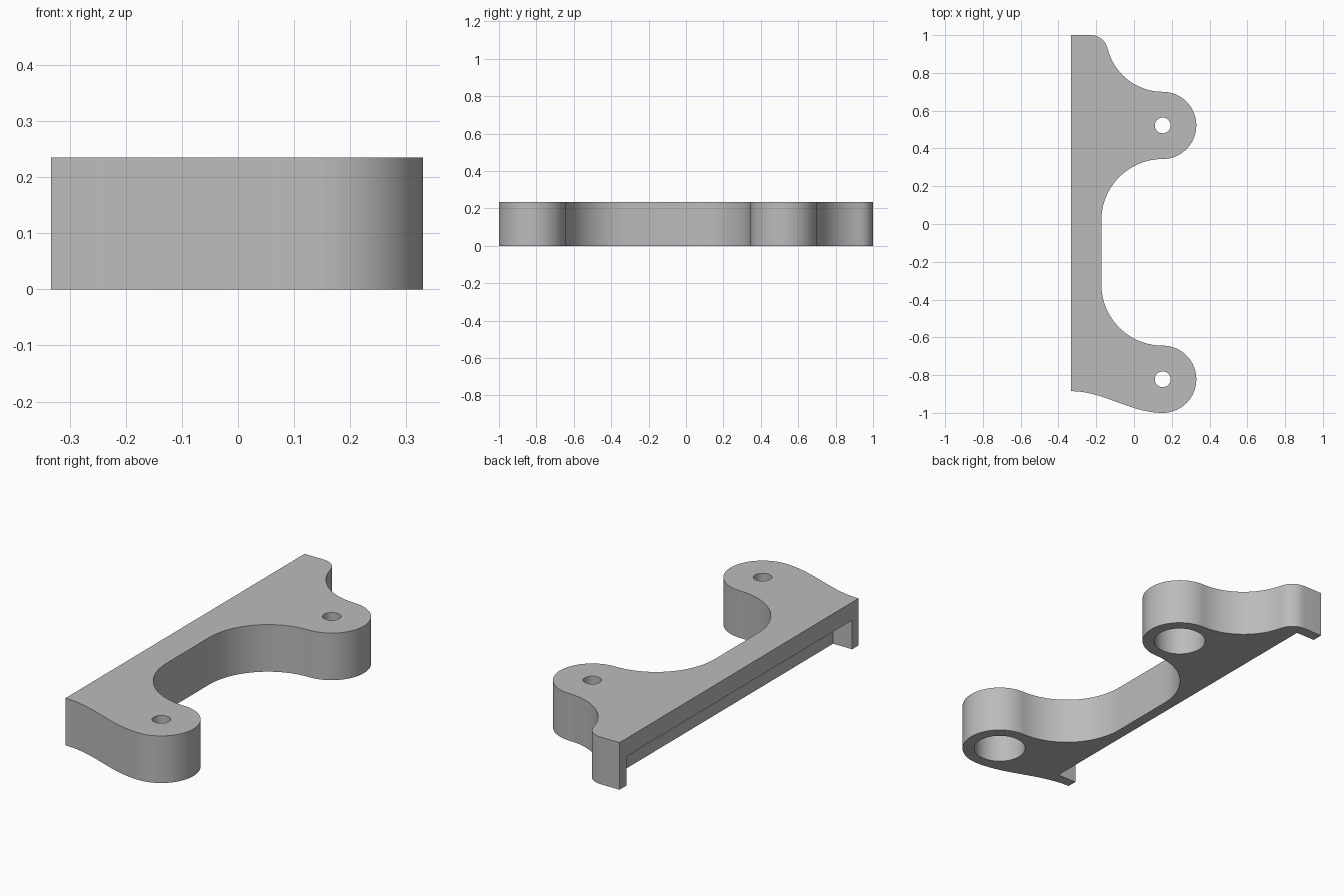
import bpy, bmesh
from math import sin, cos, radians
from mathutils import Vector
from mathutils.geometry import interpolate_bezier

default = bpy.data.objects.get("Cube")
if default:
    bpy.data.objects.remove(default)

HEIGHT = 0.235
BACK = -0.333
EAR_X, EAR_R = 0.152, 0.178
EARS = (0.522, -0.822)
COVE_R = 0.325

grey = bpy.data.materials.new("plain grey")
grey.use_nodes = True
colour = (0.5, 0.5, 0.5, 1)
grey.diffuse_color = colour
grey.node_tree.nodes["Principled BSDF"].inputs["Base Color"].default_value = colour


def arc(x, y, r, start, end, steps=24):
    angles = [radians(start + (end - start) * i / steps) for i in range(steps + 1)]
    return [(x + r * cos(a), y + r * sin(a)) for a in angles]


def prism(name, outline, z0, z1):
    """Extrude a flat outline between two heights."""
    bm = bmesh.new()
    face = bm.faces.new([bm.verts.new((x, y, z0)) for x, y in outline])
    top = bmesh.ops.extrude_face_region(bm, geom=[face])["geom"]
    verts = [v for v in top if isinstance(v, bmesh.types.BMVert)]
    bmesh.ops.translate(bm, verts=verts, vec=(0, 0, z1 - z0))
    bmesh.ops.remove_doubles(bm, verts=bm.verts, dist=1e-5)
    bmesh.ops.recalc_face_normals(bm, faces=bm.faces)
    mesh = bpy.data.meshes.new(name)
    bm.to_mesh(mesh)
    bm.free()
    mesh.materials.append(grey)
    obj = bpy.data.objects.new(name, mesh)
    bpy.context.collection.objects.link(obj)
    return obj


# Bracket outline, clockwise from the back corner
upper, lower = EARS
outline = [(BACK, 1.0)]
outline += arc(-0.228, 0.91, 0.09, 90, 13.4, 10)              # rounded tip
outline += arc(EAR_X, 1.0, 0.30, 194, 270)                    # outer cove
outline += arc(EAR_X, upper, EAR_R, 89, -90, 32)              # upper ear
outline += arc(EAR_X, upper - EAR_R - COVE_R, COVE_R, 91, 180)   # inner coves
outline += arc(EAR_X, lower + EAR_R + COVE_R, COVE_R, 180, 270)
outline += arc(EAR_X, lower, EAR_R, 89, -89, 32)              # lower ear
sweep = interpolate_bezier(Vector((EAR_X, -1, 0)), Vector((-0.02, -1, 0)),
                           Vector((-0.16, -0.885, 0)), Vector((BACK, -0.885, 0)), 24)
outline += [(p.x, p.y) for p in sweep]                        # flowing end
bracket = prism("bracket", outline, 0, HEIGHT)

# Cutters: rebate along the back, and a stepped hole in each ear
slot = [(BACK - 0.1, -0.835), (BACK + 0.105, -0.835),
        (BACK + 0.105, 0.945), (BACK - 0.1, 0.945)]
cutters = [prism("rebate_cutter", slot, -0.1, 0.145)]
for y in EARS:
    cutters.append(prism("counterbore_cutter", arc(EAR_X, y, 0.122, 0, 360, 48), -0.1, 0.19))
    cutters.append(prism("bolt_hole_cutter", arc(EAR_X, y, 0.042, 0, 360, 32), 0.1, 0.4))

bpy.context.view_layer.objects.active = bracket
for cutter in cutters:
    cutter.hide_render = True
    mod = bracket.modifiers.new("cut", "BOOLEAN")
    mod.operation = "DIFFERENCE"
    mod.solver = "EXACT"
    mod.object = cutter
    bpy.ops.object.modifier_apply(modifier=mod.name)
    bpy.data.objects.remove(cutter)

bpy.ops.object.select_all(action="DESELECT")
bracket.select_set(True)
bpy.ops.object.shade_smooth_by_angle(angle=radians(30))
